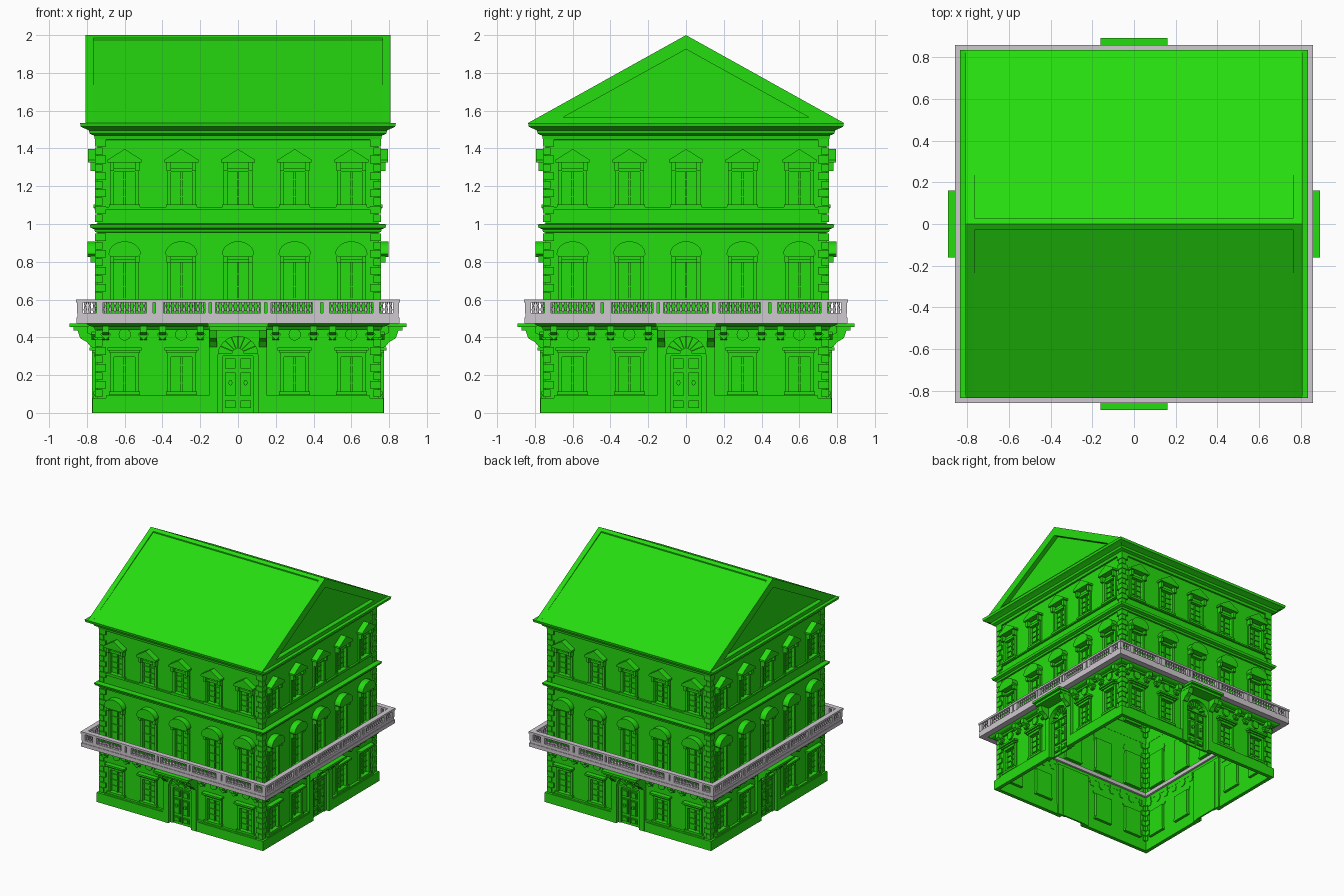
import bpy, bmesh, math
from mathutils import Matrix, Vector

cube = bpy.data.objects.get("Cube")
if cube:
    bpy.data.objects.remove(cube)


def material(name, rgb):
    m = bpy.data.materials.new(name)
    m.use_nodes = True
    m.diffuse_color = (*rgb, 1)
    m.node_tree.nodes["Principled BSDF"].inputs["Base Color"].default_value = (*rgb, 1)
    return m


GREEN = material("bright green", (0.019, 0.72, 0.005))
GREY = material("pale grey", (0.62, 0.58, 0.62))
WALL = 0.745                      # distance of each facade from the centre
BAYS = [-0.6, -0.3, 0, 0.3, 0.6]  # window axes


def finish(bm, name, mat, four_sides=True, recalc=True):
    """Repeat the facade part on all four sides and make the object."""
    if recalc:
        bmesh.ops.recalc_face_normals(bm, faces=bm.faces[:])
    if four_sides:
        source = bm.verts[:] + bm.edges[:] + bm.faces[:]
        for k in (1, 2, 3):
            copy = bmesh.ops.duplicate(bm, geom=source)["geom"]
            verts = [g for g in copy if isinstance(g, bmesh.types.BMVert)]
            bmesh.ops.rotate(bm, verts=verts, cent=(0, 0, 0),
                             matrix=Matrix.Rotation(k * math.pi / 2, 3, 'Z'))
    mesh = bpy.data.meshes.new(name)
    bm.to_mesh(mesh)
    bm.free()
    mesh.materials.append(mat)
    ob = bpy.data.objects.new(name, mesh)
    bpy.context.collection.objects.link(ob)
    return ob


def extrude(bm, start, offset):
    a = [bm.verts.new(p) for p in start]
    b = [bm.verts.new(Vector(p) + Vector(offset)) for p in start]
    bm.faces.new(a)
    bm.faces.new(b[::-1])
    for i in range(len(a)):
        j = (i + 1) % len(a)
        bm.faces.new((a[j], a[i], b[i], b[j]))


def prism(bm, pts, d0, d1):
    """Outline (x, z) on the facade, from depth d0 out to d1."""
    extrude(bm, [(x, -d0, z) for x, z in pts], (0, d0 - d1, 0))


def side_prism(bm, pts, x0, x1):
    """Outline (depth, z), extruded along the facade."""
    extrude(bm, [(x0, -d, z) for d, z in pts], (x1 - x0, 0, 0))


def box(bm, x0, x1, z0, z1, d0, d1):
    prism(bm, [(x0, z0), (x1, z0), (x1, z1), (x0, z1)], d0, d1)


def arc(cx, cz, rx, rz, a0, a1, n):
    angles = [a0 + (a1 - a0) * i / n for i in range(n + 1)]
    return [(cx + rx * math.cos(a), cz + rz * math.sin(a)) for a in angles]


def bridge(bm, loops, closed):
    n = len(loops[0])
    for k in range(len(loops) if closed else len(loops) - 1):
        lo, hi = loops[k], loops[(k + 1) % len(loops)]
        for i in range(n):
            j = (i + 1) % n
            bm.faces.new((lo[i], lo[j], hi[j], hi[i]))


def ring(name, profile, mat):
    """Square moulding around the house from a (half width, z) section."""
    bm = bmesh.new()
    bridge(bm, [[bm.verts.new((sx * h, sy * h, z)) for sx, sy in
                 ((-1, -1), (1, -1), (1, 1), (-1, 1))] for h, z in profile], True)
    return finish(bm, name, mat, four_sides=False)


# Hollow walls with window and door openings
openings = [(x - .06, x + .06, .11, .30) for x in BAYS if x]
openings += [(x - .06, x + .06, .54, .80) for x in BAYS]
openings += [(x - .06, x + .06, 1.10, 1.28) for x in BAYS]
windows = openings[:]
openings.append((-.11, .11, 0, .42))
bm = bmesh.new()
xs = sorted({round(v, 3) for o in openings for v in o[:2]} | {-WALL, WALL})
zs = sorted({v for o in openings for v in o[2:]} | {0, 1.53})
grid = [[bm.verts.new((x, -WALL, z)) for x in xs] for z in zs]
for r in range(len(zs) - 1):
    for c in range(len(xs) - 1):
        mx, mz = (xs[c] + xs[c + 1]) / 2, (zs[r] + zs[r + 1]) / 2
        if not any(a < mx < b and e < mz < f for a, b, e, f in openings):
            bm.faces.new((grid[r][c], grid[r][c + 1], grid[r + 1][c + 1], grid[r + 1][c]))
finish(bm, "walls", GREEN, recalc=False)

# Windows: frame, recessed pane, glazing bars, sill
bm = bmesh.new()
for a, b, e, f in windows:
    mid = (a + b) / 2
    box(bm, a, b, e, f, .722, .728)
    box(bm, a - .016, a + .004, e, f, .722, .757)
    box(bm, b - .004, b + .016, e, f, .722, .757)
    box(bm, a - .016, b + .016, f - .004, f + .016, .722, .757)
    box(bm, a - .022, b + .022, e - .014, e + .003, .722, .765)
    box(bm, mid - .005, mid + .005, e, f, .728, .738)
    for k in (1, 2, 3):
        z = e + (f - e) * k / 4
        box(bm, a, b, z - .003, z + .003, .728, .735)
finish(bm, "windows", GREEN)

# Window hoods: flat on the ground floor, curved above, triangular on top
bm = bmesh.new()
for x in BAYS:
    if x:
        box(bm, x - .09, x + .09, .33, .345, .74, .785)
        box(bm, x - .08, x + .08, .318, .33, .74, .772)
        box(bm, x - .06, x + .06, .298, .318, .74, .762)
    prism(bm, arc(x, .84, .085, .068, 0, math.pi, 14) + [(x - .07, .825), (x + .07, .825)],
          .74, .797)
    prism(bm, [(x - .09, 1.325), (x + .09, 1.325), (x + .09, 1.34), (x, 1.397),
               (x - .09, 1.34)], .74, .795)
    for s in (-1, 1):
        for z0, z1 in ((.795, .83), (1.28, 1.325)):
            box(bm, x + s * .067 - .011, x + s * .067 + .011, z0, z1, .74, .78)
finish(bm, "window_hoods", GREEN)

# Plinth and string courses, broken at the door and the corners
bm = bmesh.new()
for s in (-1, 1):
    box(bm, s * .15, s * .77, 0, .08, .74, .77)
    box(bm, s * .15, s * .7, .08, .092, .74, .765)
box(bm, -.7, .7, 1.078, 1.09, .74, .76)
finish(bm, "plinth_and_strings", GREEN)

# Corner stones, alternately long and short
bm = bmesh.new()
for z0, count in ((.085, 8), (.51, 10), (1.01, 10)):
    for i in range(count):
        z, length = z0 + i * .0445, .06 if i % 2 else .04
        for s in (-1, 1):
            box(bm, s * (.758 - length), s * .758, z, z + .04, .738, .758)
finish(bm, "corner_stones", GREEN)

# Mouldings around the house
IN = .748
ring("ground_cornice", [(IN - .005, .44), (.76, .443), (.765, .455), (.79, .462),
                        (.805, .474), (IN - .005, .474)], GREEN)
ring("middle_cornice", [(IN - .005, .955), (.757, .957), (.76, .972), (.78, .98),
                        (.786, .998), (IN - .005, 1.002)], GREEN)
ring("top_cornice", [(IN - .005, 1.445), (.758, 1.447), (.762, 1.468), (.785, 1.478),
                     (.79, 1.495), (.81, 1.505), (.832, 1.515), (.836, 1.535),
                     (IN - .005, 1.535)], GREEN)

# Frieze brackets and round medallions under the balcony
bm = bmesh.new()
for x in (.2, .4, .5, .7):
    for s in (-1, 1):
        side_prism(bm, [(.74, .385), (.76, .39), (.77, .41), (.8, .425), (.8, .46), (.74, .46)],
                   s * x - .018, s * x + .018)
        prism(bm, arc(s * x, .415, .03, .03, 0, 1.5 * math.pi, 3), .74, .775)
for x in BAYS:
    if x:
        prism(bm, arc(x, .415, .032, .032, 0, 2 * math.pi * 15 / 16, 15), .74, .757)
finish(bm, "frieze_ornaments", GREEN)

# Door surround with arched opening, consoles and canopy
bm = bmesh.new()
prism(bm, [(-.105, 0), (-.153, 0), (-.153, .445), (.153, .445), (.153, 0), (.105, 0)]
      + arc(0, .305, .105, .1, 0, math.pi, 18), .73, .772)
for s in (-1, 1):
    side_prism(bm, [(.74, .345), (.78, .35), (.8, .375), (.835, .395), (.85, .437), (.74, .437)],
               s * .11, s * .15)
box(bm, -.152, .152, .435, .455, .74, .872)
box(bm, -.16, .16, .455, .473, .74, .893)
finish(bm, "door_surround", GREEN)

# Double door with panels, knobs and fan light
bm = bmesh.new()
box(bm, -.108, .108, 0, .42, .725, .731)
box(bm, -.105, .105, .302, .316, .73, .752)
for s in (-1, 1):
    box(bm, s * .08, s * .108, 0, .305, .73, .745)
    box(bm, s * .003, s * .078, 0, .302, .73, .738)
    for z0, z1 in ((.025, .065), (.09, .215), (.235, .287)):
        box(bm, s * .012, s * .068, z0, z1, .735, .748)
        box(bm, s * .02, s * .06, z0 + .008, z1 - .008, .745, .752)
    prism(bm, arc(s * .04, .16, .011, .015, 0, 1.75 * math.pi, 7), .75, .765)
for k in range(1, 8):
    t = k * math.pi / 8
    dx, dz = math.cos(t), math.sin(t)
    prism(bm, [(dx * r - dz * w, .315 + dz * r + dx * w) for r, w in
               ((.02, -.003), (.098, -.003), (.098, .003), (.02, .003))], .73, .745)
prism(bm, arc(0, .315, .03, .028, 0, math.pi, 8), .73, .748)
finish(bm, "doors", GREEN)

# Balcony slab, plinth and handrail
for name, inner, outer, z0, z1 in (("balcony_slab", .725, .855, .474, .505),
                                   ("balustrade_base", .82, .851, .505, .53),
                                   ("handrail", .816, .858, .584, .6)):
    ring(name, [(inner, z0), (outer, z0), (outer, z1), (inner, z1)], GREY)

# Balustrade piers in pairs with a narrow slit between
bm = bmesh.new()
for x0, x1 in ((.12, .141), (.153, .175), (.395, .438), (.45, .485), (.715, .75), (.82, .853)):
    for s in (-1, 1):
        box(bm, s * x0, s * x1, .525, .587, .82, .853)
finish(bm, "balustrade_piers", GREY)

# Turned balusters
bm = bmesh.new()
turning = ((.007, .528), (.005, .535), (.0095, .545), (.0045, .568), (.008, .577), (.008, .586))
for x0, x1, n in ((-.12, .12, 9), (.175, .395, 9), (.485, .715, 9), (.75, .82, 3),
                  (-.395, -.175, 9), (-.715, -.485, 9), (-.82, -.75, 3)):
    for i in range(n):
        cx = x0 + (x1 - x0) * (i + .5) / n
        bridge(bm, [[bm.verts.new((x, y, z)) for x, y in
                     arc(cx, -.836, r, r, 0, 1.75 * math.pi, 7)] for r, z in turning], False)
for face in bm.faces:
    face.smooth = True
finish(bm, "balusters", GREY)

# Gabled roof with raised ridge and verges around sunken gables
EAVE, HALF, PEAK = 1.535, .836, 2.0
bm = bmesh.new()
side_prism(bm, [(-HALF, EAVE), (HALF, EAVE), (0, PEAK - .01)], -.77, .77)
side_prism(bm, [(-.028, 1.97), (.028, 1.97), (.028, PEAK - .0156), (0, PEAK),
                (-.028, PEAK - .0156)], -.77, .77)
finish(bm, "roof", GREEN, four_sides=False)

bm = bmesh.new()
outer = [(-HALF, EAVE), (HALF, EAVE), (0, PEAK)]
inner = [(-.65, 1.565), (.65, 1.565), (0, 1.925)]
for s in (-1, 1):
    bridge(bm, [[bm.verts.new((s * x, y, z)) for y, z in tri] for x, tri in
                ((.766, outer), (.808, outer), (.808, inner), (.766, inner))], True)
finish(bm, "gable_verges", GREEN, four_sides=False)
